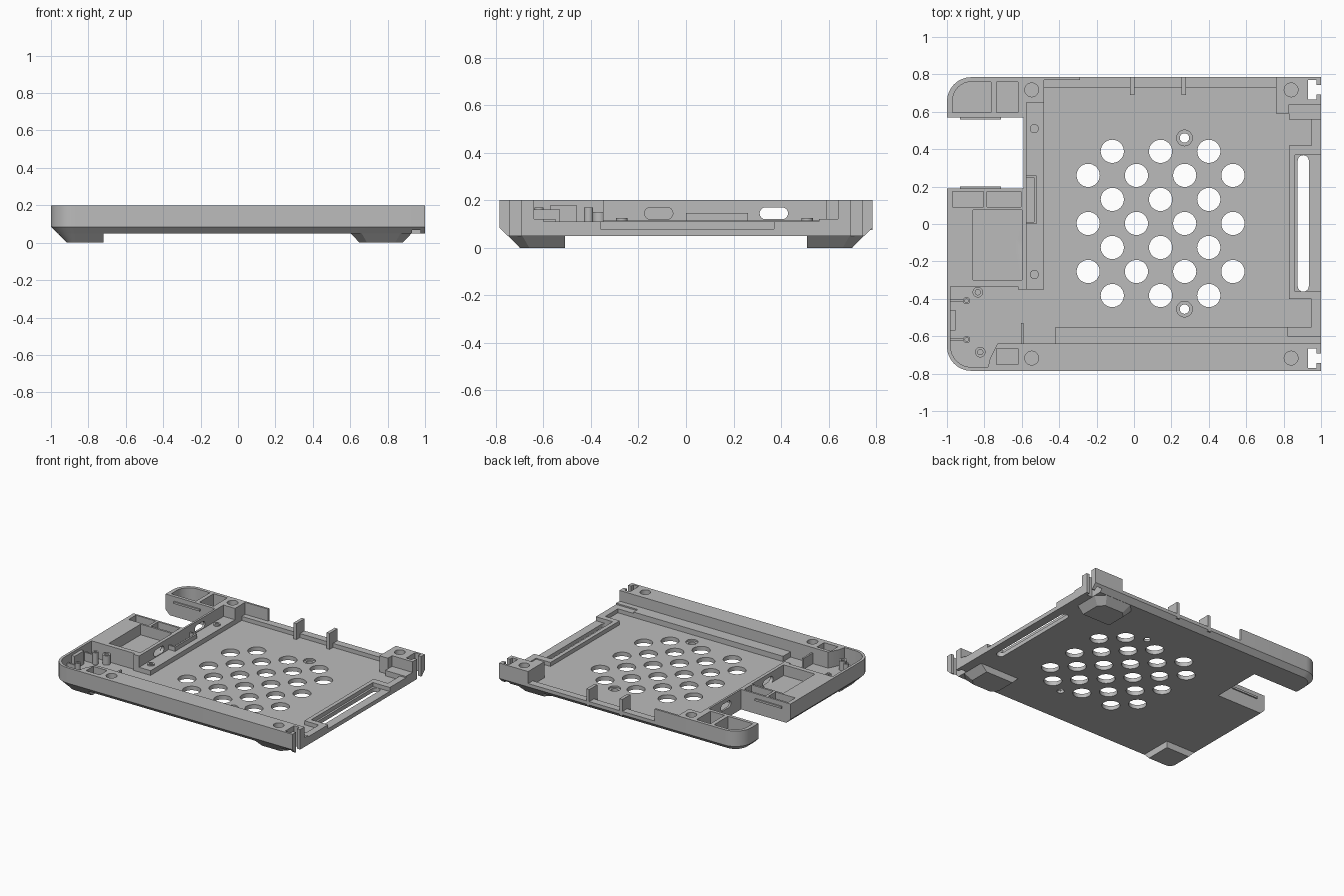
import bpy, bmesh
from math import sin, cos, pi, radians

if "Cube" in bpy.data.objects:
    bpy.data.objects.remove(bpy.data.objects["Cube"])

grey = bpy.data.materials.new("plain_grey")
grey.use_nodes = True
colour = (0.5, 0.5, 0.5, 1)
grey.diffuse_color = colour
grey.node_tree.nodes["Principled BSDF"].inputs["Base Color"].default_value = colour

TOP, OVER, FLOOR, LEDGE, UNDER = 0.2, 0.3, 0.08, 0.115, 0.05
cutters = []


def loft(name, rings):
    """Join rings of (x, y, z) points and cap both ends."""
    bm = bmesh.new()
    loops = [[bm.verts.new(p) for p in ring] for ring in rings]
    n = len(loops[0])
    for a, b in zip(loops, loops[1:]):
        for i in range(n):
            j = (i + 1) % n
            bm.faces.new((a[i], a[j], b[j], b[i]))
    bm.faces.new(loops[0])
    bm.faces.new(loops[-1])
    bmesh.ops.recalc_face_normals(bm, faces=bm.faces)
    mesh = bpy.data.meshes.new(name)
    bm.to_mesh(mesh)
    bm.free()
    mesh.materials.append(grey)
    obj = bpy.data.objects.new(name, mesh)
    bpy.context.collection.objects.link(obj)
    return obj


def at(points, z):
    return [(x, y, z) for x, y in points]


def prism(name, points, z0, z1):
    return loft(name, [at(points, z0), at(points, z1)])


def rect(x0, x1, y0, y1):
    return [(x0, y0), (x1, y0), (x1, y1), (x0, y1)]


def arc(x, y, r, start, end, steps=8):
    angles = [radians(start + (end - start) * i / steps) for i in range(steps + 1)]
    return [(x + r * cos(a), y + r * sin(a)) for a in angles]


def circle(x, y, r):
    return arc(x, y, r, 0, 360, 32)[:-1]


def stadium(x, y, half_x, half_y):
    """Rounded slot, running along y."""
    d = half_y - half_x
    return arc(x, y + d, half_x, 0, 180) + arc(x, y - d, half_x, 180, 360)


def cut(points, z0, z1=OVER):
    cutters.append(prism("cutter", points, z0, z1))


def box(name, x0, x1, y0, y1, z0, z1):
    return prism(name, rect(x0, x1, y0, y1), z0, z1)


def outline(inset):
    r = 0.13 - inset
    return ([(1, inset - 0.785), (1, 0.785 - inset)]
            + arc(-0.87, 0.655, r, 90, 180) + arc(-0.87, -0.655, r, 180, 270))


# Tray body with chamfered underside
body = loft("tray_body", [at(outline(0.035), UNDER), at(outline(0), 0.085), at(outline(0), TOP)])

# Open side bay and main recess
cut(rect(-1.2, -0.59, 0.19, 0.57), -0.1)
cut([(-0.48, -0.55), (0.83, -0.55), (0.95, -0.55), (0.95, -0.4), (0.83, -0.4), (0.83, 0.42),
     (0.95, 0.42), (0.95, 0.56), (0.83, 0.56), (0.83, 0.59), (0.76, 0.59),
     (0.76, 0.73), (-0.48, 0.73)], FLOOR)

# Low rims at the right, back and front
cut(rect(0.82, 1.2, -0.6, 0.56), 0.11)
cut(rect(0.83, 1.2, 0.5, 0.64), 0.12)
cut(rect(-0.43, 1.2, -0.64, -0.54), 0.12)
cut(rect(-0.29, 0.76, 0.7, 0.9), 0.11)
cut(rect(-0.48, -0.28, 0.7, 0.77), 0.11)

# Right end recess and its slot
cut(rect(0.86, 1.2, -0.36, 0.37), FLOOR)
cut(stadium(0.905, 0.003, 0.03, 0.365), -0.1)

# Screw ledge beside the divider
cut(rect(-0.575, -0.47, -0.36, 0.65), LEDGE)

# Left compartment with rounded corner
cut([(-0.98, -0.335)] + arc(-0.87, -0.655, 0.11, 180, 270)
    + [(-0.78, -0.765), (-0.77, -0.72), (-0.73, -0.64), (-0.42, -0.64), (-0.42, -0.55),
       (-0.47, -0.54), (-0.47, -0.35), (-0.62, -0.35), (-0.62, -0.335)], FLOOR)

# Pockets in the side block, horn and front corner
cut(rect(-0.86, -0.6, -0.3, 0.075), 0.12)
cut(rect(-0.97, -0.805, 0.09, 0.175), 0.13)
cut(rect(-0.785, -0.605, 0.09, 0.175), 0.13)
cut([(-0.97, 0.595), (-0.765, 0.595), (-0.765, 0.76), (-0.85, 0.76)]
    + arc(-0.87, 0.66, 0.1, 90, 180), 0.1)
cut(rect(-0.735, -0.62, 0.595, 0.76), 0.1)
cut(rect(-0.735, -0.62, -0.75, -0.665), 0.1)

# Corner sockets and T-shaped end notches
for side in (-1, 1):
    y = 0.717 * side
    for x in (-0.547, 0.84):
        cut(circle(x, y, 0.037), 0.14)
    cut([(0.93, y - 0.052), (0.975, y - 0.052), (0.975, y - 0.025), (1.1, y - 0.025),
         (1.1, y + 0.025), (0.975, y + 0.025), (0.975, y + 0.052), (0.93, y + 0.052)], -0.1)

# Ventilation holes in alternating columns
for col in range(7):
    rows = 3 if col % 2 == 0 else 4
    for row in range(rows):
        cut(circle(-0.245 + 0.129 * col, 0.257 * (row - (rows - 1) / 2) + 0.003, 0.062), -0.1)

# Countersunk screw holes in the floor
for y in (-0.455, 0.46):
    cut(circle(0.27, y, 0.042), 0.068)
    cut(circle(0.27, y, 0.025), -0.1)

# Cable slots through the divider wall
for y in (-0.115, 0.37):
    slot = [(x, z) for z, x in stadium(0.145, 0, 0.025, 0.06)]
    cutters.append(loft("cutter", [[(x, y + a, z) for a, z in slot] for x in (-0.63, -0.53)]))

# Carve the body, then discard the cutters
for cutter in cutters:
    cutter.hide_render = True
    mod = body.modifiers.new("carve", "BOOLEAN")
    mod.operation = "DIFFERENCE"
    mod.solver = "EXACT"
    mod.object = cutter
bpy.context.view_layer.update()
carved = bpy.data.meshes.new_from_object(body.evaluated_get(bpy.context.evaluated_depsgraph_get()))
body.modifiers.clear()
body.data = carved
for cutter in cutters:
    bpy.data.objects.remove(cutter)


# Tapered feet
def foot(name, lower, upper):
    return loft(name, [at(lower, 0), at(upper, UNDER + 0.002)])


def corner_foot(inset):
    return ([(-0.72, -0.51), (-1 + inset, -0.51)]
            + arc(-0.87, -0.655, 0.13 - inset, 180, 270) + [(-0.72, inset - 0.785)])


foot("front_left_side_foot", corner_foot(0.085), corner_foot(0.035))
for side, label in ((-1, "front"), (1, "back")):
    lower = [(0.65, 0.51), (0.88, 0.51), (0.88, 0.66), (0.84, 0.7), (0.69, 0.7), (0.65, 0.66)]
    upper = [(0.6, 0.51), (0.93, 0.51), (0.93, 0.69), (0.87, 0.75), (0.66, 0.75), (0.6, 0.69)]
    foot(label + "_end_foot", [(x, y * side) for x, y in lower], [(x, y * side) for x, y in upper])

# Upright tabs on the back rim
for x in (-0.01, 0.265):
    box("back_tab", x - 0.012, x + 0.012, 0.69, 0.785, FLOOR - 0.005, TOP)

# Cable bracket on the ledge
box("bracket_rail", -0.535, -0.522, 0, 0.26, LEDGE - 0.005, 0.147)
for y in (0, 0.248):
    box("bracket_end", -0.578, -0.53, y, y + 0.012, LEDGE - 0.005, 0.147)


# Hollow screw posts
def post(name, x, y, r, z0, z1):
    hole = circle(x, y, r * 0.5)
    return loft(name, [at(circle(x, y, r), z0), at(circle(x, y, r), z1), at(hole, z1), at(hole, z0 + 0.01)])


for y in (-0.27, 0.51):
    post("ledge_screw_ring", -0.533, y, 0.024, LEDGE - 0.005, LEDGE + 0.01)
for x, y in ((-0.835, -0.365), (-0.822, -0.685)):
    post("screw_post", x, y, 0.028, FLOOR - 0.005, 0.15)
for y in (-0.41, -0.618):
    post("small_post", -0.895, y, 0.019, FLOOR - 0.005, 0.17)
    box("post_arm", -0.985, -0.91, y - 0.006, y + 0.006, FLOOR - 0.005, 0.145)

# Compartment fin, wall pad and side grip ridges
box("compartment_fin", -0.605, -0.592, -0.645, -0.53, FLOOR - 0.005, 0.16)
box("wall_pad", -0.985, -0.955, -0.57, -0.46, FLOOR - 0.005, 0.18)
for y0, y1 in ((0.185, 0.2), (0.56, 0.575)):
    box("grip_ridge", -0.93, -0.71, y0, y1, 0.15, 0.165)

# Smooth the round walls, keep edges crisp
for obj in bpy.context.scene.objects:
    obj.select_set(obj.type == "MESH")
bpy.context.view_layer.objects.active = body
bpy.ops.object.shade_smooth_by_angle(angle=radians(25))
